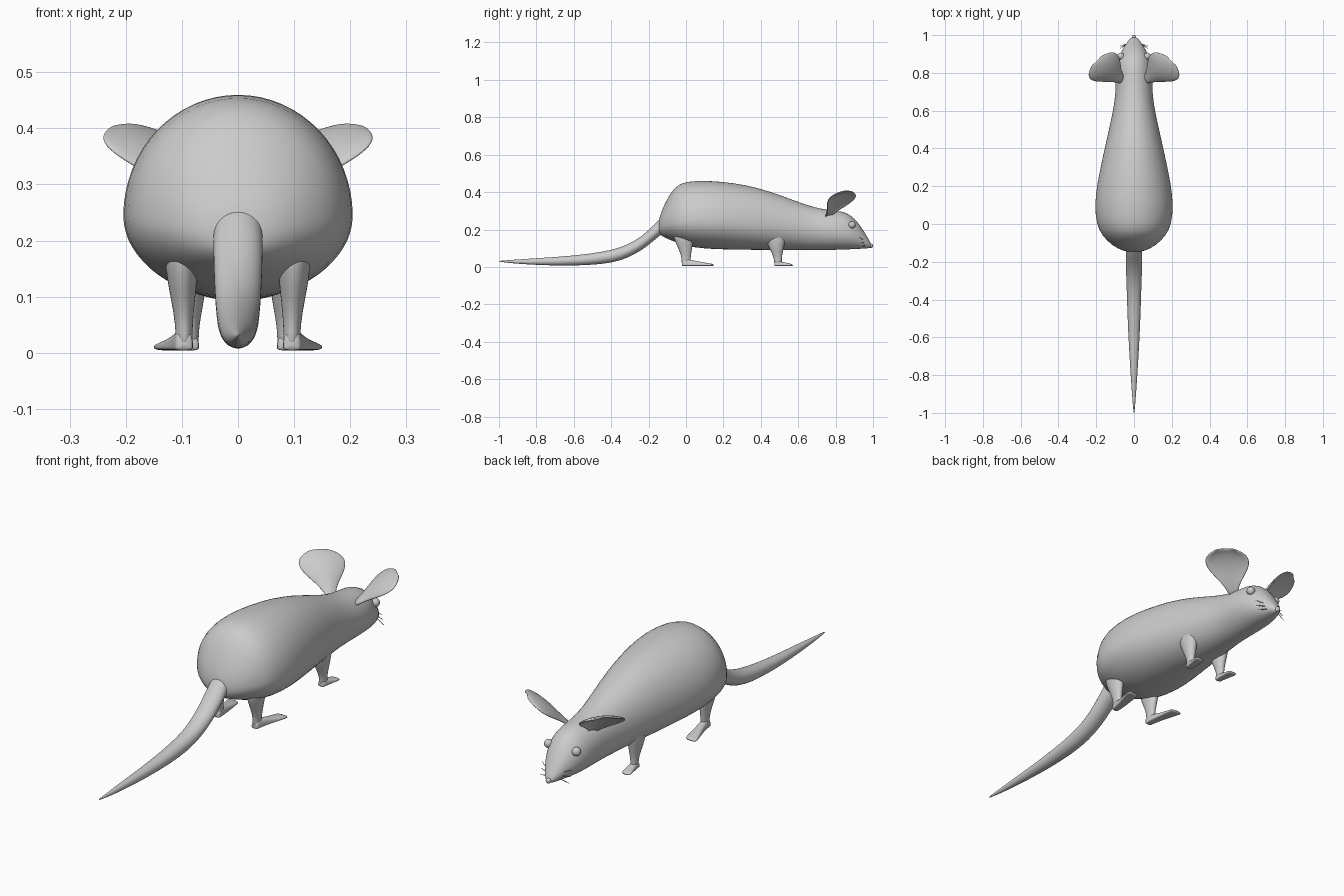
import bpy, bmesh
from math import sin, cos, pi
from mathutils import Vector

old = bpy.data.objects.get("Cube")
if old:
    bpy.data.objects.remove(old)

GREY = (0.6, 0.6, 0.6, 1)
grey = bpy.data.materials.new("plain_grey")
grey.diffuse_color = GREY
grey.use_nodes = True
grey.node_tree.nodes["Principled BSDF"].inputs["Base Color"].default_value = GREY


def finish(name, bm, subdiv=1):
    bmesh.ops.recalc_face_normals(bm, faces=bm.faces)
    mesh = bpy.data.meshes.new(name)
    bm.to_mesh(mesh)
    bm.free()
    mesh.materials.append(grey)
    mesh.shade_smooth()
    ob = bpy.data.objects.new(name, mesh)
    bpy.context.collection.objects.link(ob)
    if subdiv:
        ob.modifiers.new("smooth", "SUBSURF").levels = subdiv
        ob.modifiers["smooth"].render_levels = subdiv
    return ob


def loft(name, rings, sides=24, power=1.0, subdiv=1):
    """Skin a closed form over rings, each a function of (cos, sin)."""
    bm = bmesh.new()
    loops = []
    for ring in rings:
        loop = []
        for i in range(sides):
            a = 2 * pi * i / sides
            c, s = cos(a), sin(a)
            c = abs(c) ** power * (1 if c > 0 else -1)
            s = abs(s) ** power * (1 if s > 0 else -1)
            loop.append(bm.verts.new(ring(c, s)))
        loops.append(loop)
    for a, b in zip(loops, loops[1:]):
        for i in range(sides):
            j = (i + 1) % sides
            bm.faces.new((a[i], a[j], b[j], b[i]))
    bm.faces.new(loops[0])
    bm.faces.new(loops[-1])
    return finish(name, bm, subdiv)


def upright(y, x, w, low, mid, high):
    """Ring facing along y, widest at height mid."""
    return lambda c, s: (x + w * c, y, mid + s * ((high - mid) if s > 0 else (mid - low)))


def level(z, x, y, rx, ry):
    """Ring lying flat at height z."""
    return lambda c, s: (x + rx * c, y + ry * s, z)


def ball(name, centre, radius):
    bm = bmesh.new()
    bmesh.ops.create_uvsphere(bm, u_segments=20, v_segments=12, radius=radius)
    bmesh.ops.translate(bm, verts=bm.verts, vec=centre)
    return finish(name, bm, 0)


# Body and head: y, half width, bottom, widest height, top
body = [(-.147, .02, .19, .215, .235), (-.143, .06, .175, .22, .265), (-.115, .115, .155, .23, .34),
        (-.06, .172, .135, .24, .435), (.0, .2, .11, .245, .458), (.1, .209, .097, .245, .463),
        (.2, .198, .093, .24, .456), (.32, .174, .091, .235, .44), (.45, .145, .09, .225, .405),
        (.58, .115, .09, .21, .355), (.68, .098, .09, .2, .32), (.76, .098, .09, .195, .304),
        (.83, .094, .092, .185, .3), (.88, .083, .094, .175, .28), (.92, .064, .096, .16, .238),
        (.955, .042, .098, .14, .185), (.98, .024, .1, .122, .142), (.99, .01, .105, .113, .122)]
loft("body", [upright(y, 0, w, lo, mid, hi) for y, w, lo, mid, hi in body], 32)

# Tail: y, half width, bottom, top
tail = [(-.09, .042, .2, .29), (-.145, .045, .165, .255), (-.2, .044, .115, .195), (-.27, .042, .068, .14),
        (-.35, .039, .032, .103), (-.45, .036, .013, .08), (-.6, .03, .006, .06), (-.75, .021, .008, .05),
        (-.9, .011, .016, .04), (-.985, .004, .026, .034), (-1, .001, .029, .031)]
loft("tail", [upright(y, 0, w, lo, (lo + hi) / 2, hi) for y, w, lo, hi in tail], 20)

for side, label in ((1, "left"), (-1, "right")):
    # Legs: height, x, y, half width, half depth
    hind = [(.21, .1, -.01, .035, .07), (.15, .1, -.01, .03, .055), (.12, .099, -.008, .026, .045),
            (.07, .097, .0, .018, .028), (.035, .096, .0, .015, .024), (.005, .096, .0, .016, .024)]
    fore = [(.2, .088, .48, .032, .065), (.14, .088, .48, .032, .052), (.1, .085, .483, .027, .04),
            (.06, .085, .49, .018, .024), (.03, .085, .492, .015, .021), (.005, .085, .492, .016, .021)]
    # Feet: y, x, half width, top
    hind_foot = [(-.022, .096, .014, .03), (-.015, .096, .017, .045), (.03, .1, .019, .038),
                 (.08, .111, .023, .026), (.135, .123, .029, .018), (.148, .125, .026, .014)]
    fore_foot = [(.472, .085, .014, .025), (.478, .085, .016, .034), (.51, .087, .018, .029),
                 (.54, .091, .021, .021), (.562, .094, .022, .017), (.572, .095, .019, .013)]
    for pair, leg, foot in (("hind", hind, hind_foot), ("front", fore, fore_foot)):
        loft(f"{label}_{pair}_leg", [level(z, side * x, y, rx, ry) for z, x, y, rx, ry in leg], 14)
        loft(f"{label}_{pair}_foot", [upright(y, side * x, w, .004, .01, top)
                                      for y, x, w, top in foot], 16, .7)

    # Ear: a dished petal opening forwards and outwards
    base = Vector((.068, .762, .272))
    axis, across = Vector((.13, .1, .128)), Vector((.707, -.707, 0))
    back = across.cross(axis).normalized()
    if back.z < 0:
        back.negate()
    petal = [(-.05, .018), (.15, .032), (.32, .056), (.5, .083), (.68, .1), (.84, .094), (.95, .066), (1.02, .03)]
    bm = bmesh.new()
    rows = []
    for t, w in petal:
        row = []
        for k in range(9):
            s = k / 4 - 1
            dish = .3 * w * (1 - s * s) * (1.1 - t * .6)
            p = base + axis * t + across * (w * s) + back * dish
            row.append(bm.verts.new((side * p.x, p.y, p.z)))
        rows.append(row)
    for a, b in zip(rows, rows[1:]):
        for k in range(8):
            bm.faces.new((a[k], a[k + 1], b[k + 1], b[k]))
    ear = finish(f"{label}_ear", bm, 0)
    shell = ear.modifiers.new("thickness", "SOLIDIFY")
    shell.thickness, shell.offset = .009, 0
    ear.modifiers.new("smooth", "SUBSURF").levels = 2

    # Eye and whiskers
    ball(f"{label}_eye", (side * .07, .888, .225), .019)
    for n in range(3):
        start = Vector((side * .03, .955, .118 + .012 * n))
        end = start + Vector((side * .045, -.012 - .008 * n, -.016 + .016 * n))
        hair = [lambda c, s, p=start.lerp(end, t), r=r: (p.x, p.y + r * c, p.z + r * s)
                for t, r in ((0, .0022), (.6, .0017), (1, .0008))]
        loft(f"{label}_whisker_{n + 1}", hair, 6, 1, 0)

# Nose tip
ball("nose", (0, .988, .113), .012)
